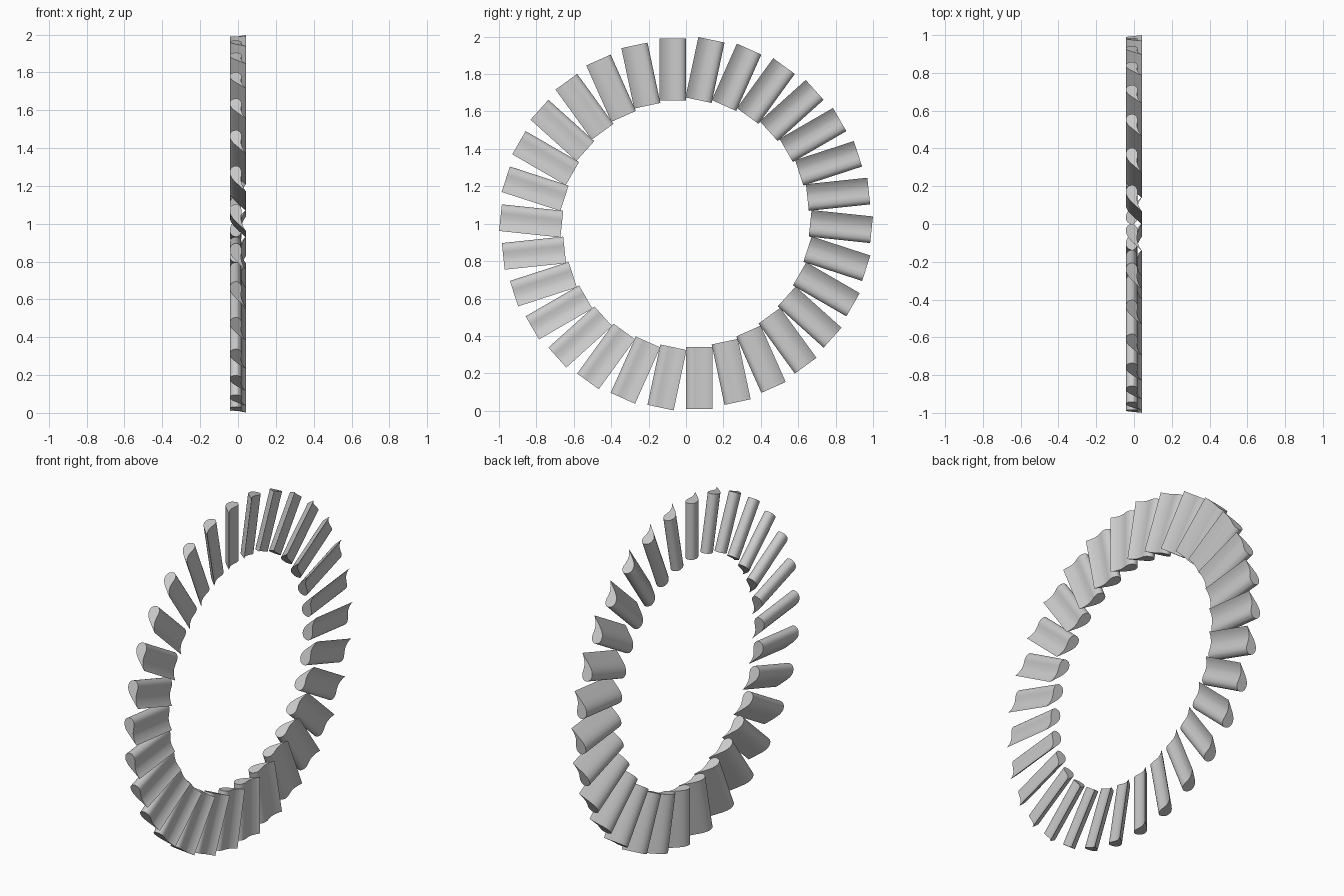
import bpy, bmesh
from math import sin, cos, tau, radians

if "Cube" in bpy.data.objects:
    bpy.data.objects.remove(bpy.data.objects["Cube"])

BLADES = 30
INNER, OUTER = 0.66, 0.99

grey = bpy.data.materials.new("light grey")
grey.use_nodes = True
colour = (0.6, 0.6, 0.6, 1)
grey.diffuse_color = colour
grey.node_tree.nodes["Principled BSDF"].inputs["Base Color"].default_value = colour

# Blade section as (chord, x): rounded head, sharp curved tail
SECTION = [(0, -.008), (.004, -.026), (.015, -.038), (.032, -.043), (.05, -.041),
           (.07, -.031), (.09, -.014), (.11, .007), (.128, .026), (.143, .043),
           (.125, .031), (.105, .022), (.085, .017), (.06, .017), (.038, .019),
           (.018, .015), (.005, .004)]
TAIL = 9


def refine(points, steps=3):
    """Smooth the section with a spline that stays sharp at the tail."""
    n = len(points)
    path = [points[(TAIL + i) % n] for i in range(n + 1)]
    out = []
    for i in range(n):
        b, c = path[i], path[i + 1]
        a = path[i - 1] if i else b
        d = path[i + 2] if i + 2 <= n else c
        for s in range(steps):
            t = s / steps
            out.append([0.5 * (2 * q + (r - p) * t + (2 * p - 5 * q + 4 * r - u) * t * t
                               + (3 * q - p - 3 * r + u) * t ** 3)
                        for p, q, r, u in zip(a, b, c, d)])
    return out


section = refine(SECTION)

# One blade mesh, extruded along the radius and shared around the ring
bm = bmesh.new()
inner = bm.faces.new([bm.verts.new((x, -w, INNER)) for w, x in section])
grown = bmesh.ops.extrude_face_region(bm, geom=[inner], use_keep_orig=True)
for v in grown["geom"]:
    if isinstance(v, bmesh.types.BMVert):
        v.co.z = OUTER
bmesh.ops.recalc_face_normals(bm, faces=bm.faces)
for face in bm.faces:
    face.smooth = True
for edge in bm.edges:
    if len(edge.link_faces) == 2 and edge.calc_face_angle() > radians(40):
        edge.smooth = False
mesh = bpy.data.meshes.new("blade")
bm.to_mesh(mesh)
bm.free()
mesh.materials.append(grey)

# Ring of blades around the x axis
for i in range(BLADES):
    blade = bpy.data.objects.new(f"blade_{i + 1}", mesh)
    blade.location = (0, 0, 1)
    blade.rotation_euler = (tau * i / BLADES, 0, 0)
    bpy.context.collection.objects.link(blade)
